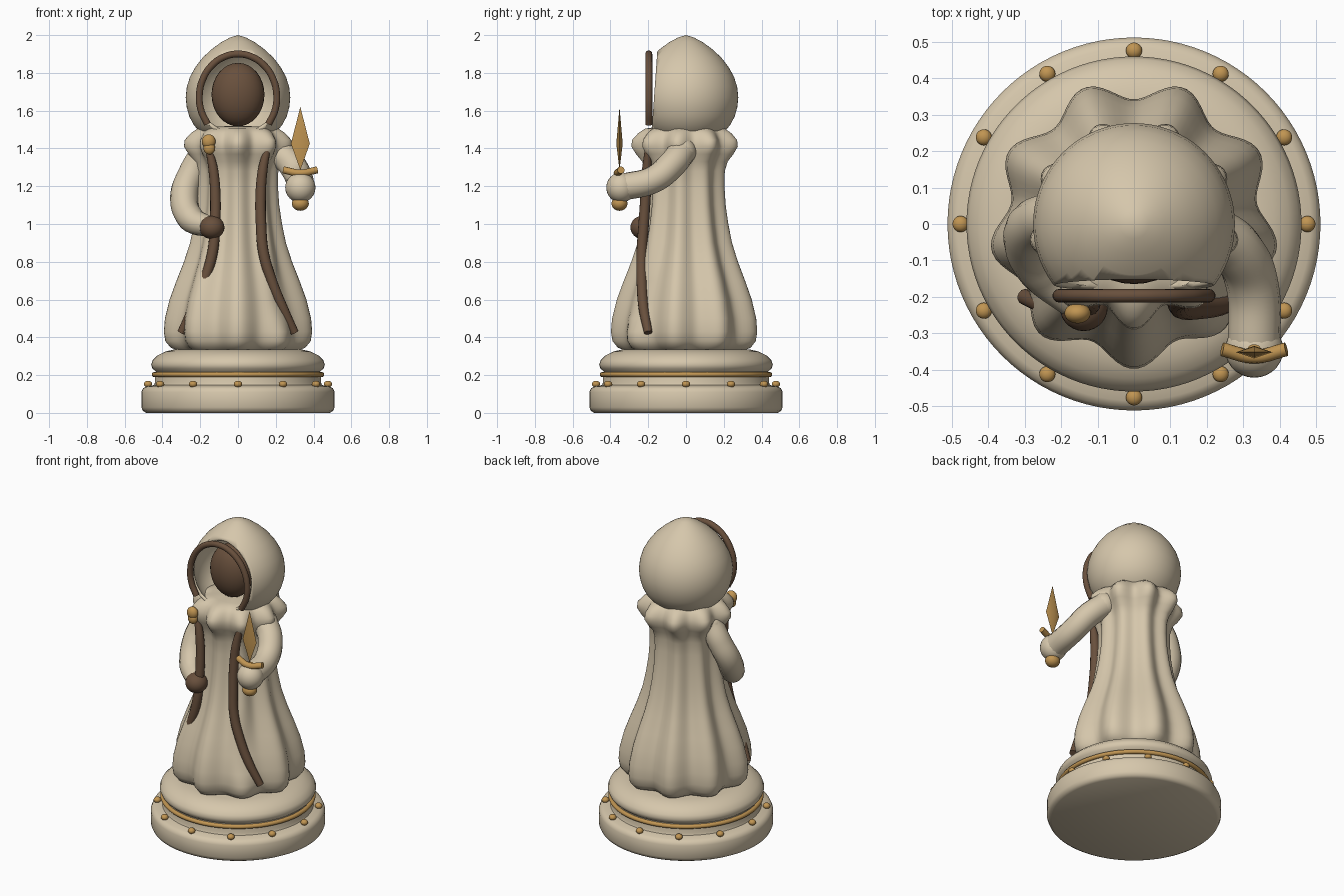
import bpy, bmesh, math

if "Cube" in bpy.data.objects:
    bpy.data.objects.remove(bpy.data.objects["Cube"])


def material(name, rgb):
    m = bpy.data.materials.new(name)
    m.use_nodes = True
    m.diffuse_color = (*rgb, 1)
    m.node_tree.nodes["Principled BSDF"].inputs["Base Color"].default_value = (*rgb, 1)
    return m


CREAM = material("cream stone", (0.67, 0.57, 0.41))
BROWN = material("dark brown", (0.14, 0.08, 0.046))
GOLD = material("antique gold", (0.53, 0.30, 0.085))


def add(name, data, mat, angle=40):
    """Link a mesh, colour it and shade it smooth with sharp edges kept."""
    ob = bpy.data.objects.new(name, data)
    bpy.context.collection.objects.link(ob)
    data.materials.clear()
    data.materials.append(mat)
    bpy.ops.object.select_all(action="DESELECT")
    ob.select_set(True)
    bpy.context.view_layer.objects.active = ob
    bpy.ops.object.shade_smooth_by_angle(angle=math.radians(angle))
    return ob


def from_bmesh(name, bm, mat, angle=40):
    bmesh.ops.recalc_face_normals(bm, faces=bm.faces)
    me = bpy.data.meshes.new(name)
    bm.to_mesh(me)
    bm.free()
    return add(name, me, mat, angle)


def lathe(profile, steps=96, pleat=lambda a: 0):
    """Turn (radius, height, pleat depth) points around the z axis."""
    bm = bmesh.new()
    rings = []
    for r, z, *amp in profile:
        depth = amp[0] if amp else 0
        ring = []
        for i in range(steps):
            a = math.tau * i / steps
            rad = max(r + depth * pleat(a), 0.0001)
            ring.append(bm.verts.new((rad * math.cos(a), rad * math.sin(a), z)))
        rings.append(ring)
    for lo, hi in zip(rings, rings[1:]):
        for i in range(steps):
            j = (i + 1) % steps
            bm.faces.new((lo[i], lo[j], hi[j], hi[i]))
    bmesh.ops.remove_doubles(bm, verts=bm.verts, dist=0.0003)
    return bm


def ball(name, loc, size, mat):
    bm = bmesh.new()
    bmesh.ops.create_uvsphere(bm, u_segments=28, v_segments=16, radius=1)
    bmesh.ops.scale(bm, vec=size, verts=bm.verts)
    bmesh.ops.translate(bm, vec=loc, verts=bm.verts)
    return from_bmesh(name, bm, mat)


def tube(name, points, radius, mat, closed=False):
    """Smooth round tube through points; radius may be a list."""
    cu = bpy.data.curves.new(name, "CURVE")
    cu.dimensions = "3D"
    cu.bevel_depth = 1
    cu.bevel_resolution = 5
    cu.use_fill_caps = True
    cu.resolution_u = 10
    sp = cu.splines.new("BEZIER")
    sp.bezier_points.add(len(points) - 1)
    sp.use_cyclic_u = closed
    for i, (bp, p) in enumerate(zip(sp.bezier_points, points)):
        bp.co = p
        bp.radius = radius[i] if isinstance(radius, list) else radius
        bp.handle_left_type = bp.handle_right_type = "AUTO"
    tmp = bpy.data.objects.new("tmp", cu)
    bpy.context.collection.objects.link(tmp)
    dg = bpy.context.evaluated_depsgraph_get()
    me = bpy.data.meshes.new_from_object(tmp.evaluated_get(dg))
    bpy.data.objects.remove(tmp)
    return add(name, me, mat)


def circle(r, z, n=24):
    return [(r * math.cos(math.tau * i / n), r * math.sin(math.tau * i / n), z) for i in range(n)]


# Stepped round pedestal
from_bmesh("pedestal", lathe([
    (0, 0), (.485, 0), (.503, .01), (.512, .03), (.512, .11), (.503, .13), (.485, .14),
    (.445, .147), (.44, .16), (.44, .19), (.435, .218), (.453, .235), (.46, .255), (.452, .278),
    (.425, .305), (.385, .325), (.34, .335), (0, .335)]), CREAM)
tube("pedestal_ring", circle(.443, .203), .0135, GOLD, closed=True)
for i, p in enumerate(circle(.476, .152, 12)):
    ball(f"pedestal_stud_{i + 1}", p, (.022, .022, .018), GOLD)

# Pleated robe with flared collar
robe = lathe([
    (.29, .325, .02), (.335, .345, .026), (.362, .38, .028), (.37, .43, .028), (.365, .5, .027),
    (.342, .6, .025), (.307, .7, .023), (.27, .8, .02), (.24, .9, .017), (.221, 1., .015),
    (.208, 1.1, .013), (.202, 1.2, .012), (.204, 1.28, .012), (.218, 1.33, .014), (.245, 1.37, .02),
    (.264, 1.41, .026), (.26, 1.445, .026), (.236, 1.48, .018), (.205, 1.505, .012),
    (.15, 1.515, 0), (0, 1.52, 0)], 126, lambda a: -math.sin(9 * a))
# Fold pressed in behind the left stole
for v in robe.verts:
    off = math.atan2(v.co.y, v.co.x) + math.radians(48)
    press = 1 - .16 * math.exp(-(off / .24) ** 2 - ((v.co.z - .62) / .17) ** 2)
    v.co.x *= press
    v.co.y *= press
from_bmesh("robe", robe, CREAM, 60)

# Pointed hood, sliced open at the front
hood = lathe([
    (.17, 1.46), (.205, 1.49), (.235, 1.525), (.258, 1.57), (.272, 1.62), (.277, 1.67),
    (.271, 1.725), (.254, 1.78), (.226, 1.83), (.188, 1.88), (.14, 1.925), (.085, 1.965),
    (.04, 1.988), (0, 2.0)], 80)
bmesh.ops.bisect_plane(hood, geom=hood.verts[:] + hood.edges[:] + hood.faces[:],
                       plane_co=(0, -.167, 1.7), plane_no=(0, -1, .07), clear_outer=True)
hood = from_bmesh("hood", hood, CREAM, 50)
shell = hood.modifiers.new("shell", "SOLIDIFY")
shell.thickness = .018
shell.offset = -1
ball("face", (0, -.06, 1.685), (.14, .105, .168), BROWN)

# Arched trim around the hood opening
arch = []
for i in range(13):
    a = math.radians(-38 + 256 * i / 12)
    arch.append((.205 * math.cos(a), -.197, 1.67 + .23 * math.sin(a)))
tube("hood_trim", arch, .0185, BROWN)

# Stole strips hanging down the front
for side, s in (("left", 1), ("right", -1)):
    path = [(.155, -.2, 1.4), (.13, -.208, 1.28), (.12, -.214, 1.15), (.122, -.224, 1.),
            (.135, -.234, .85), (.178, -.234, .7), (.235, -.225, .56), (.3, -.2, .425)]
    tube(f"stole_{side}", [(s * x, y, z) for x, y, z in path],
         [.018, .026, .028, .028, .028, .028, .027, .022], BROWN)

# Right arm bent across the front
tube("right_sleeve", [(-.19, .01, 1.37), (-.245, .01, 1.27), (-.285, -.03, 1.15),
                      (-.25, -.12, 1.03), (-.15, -.215, .985)],
     [.07, .072, .074, .072, .055], CREAM)
ball("right_shoulder", (-.19, .01, 1.37), (.07, .07, .07), CREAM)
ball("right_hand", (-.138, -.228, .982), (.066, .066, .062), BROWN)

# Left arm reaching forward
tube("left_sleeve", [(.21, -.02, 1.385), (.28, -.07, 1.32), (.325, -.17, 1.237), (.33, -.345, 1.193)],
     [.074, .074, .072, .072], CREAM)
ball("left_shoulder", (.21, -.02, 1.385), (.075, .075, .075), CREAM)
ball("left_hand", (.33, -.345, 1.193), (.08, .077, .08), CREAM)

# Dagger held upright
DX, DY = .33, -.352
ball("dagger_pommel", (DX, DY, 1.108), (.045, .042, .038), GOLD)
tube("dagger_grip", [(DX, DY, 1.12), (DX, DY, 1.2), (DX, DY, 1.28)], .022, GOLD)
tube("dagger_guard", [(DX - .088, DY + .008, 1.286), (DX, DY - .012, 1.27),
                      (DX + .088, DY + .008, 1.286)], .019, GOLD)
blade = bmesh.new()
waist = [blade.verts.new((DX + x, DY + y, 1.425)) for x, y in ((.05, 0), (0, .017), (-.05, 0), (0, -.017))]
for z in (1.285, 1.62):
    tip = blade.verts.new((DX, DY, z))
    for i in range(4):
        blade.faces.new((waist[i], waist[(i + 1) % 4], tip))
from_bmesh("dagger_blade", blade, GOLD, 60)

# Brooch on the collar
ball("brooch_top", (-.155, -.245, 1.437), (.036, .028, .038), GOLD)
ball("brooch_drop", (-.152, -.247, 1.402), (.031, .024, .034), GOLD)
